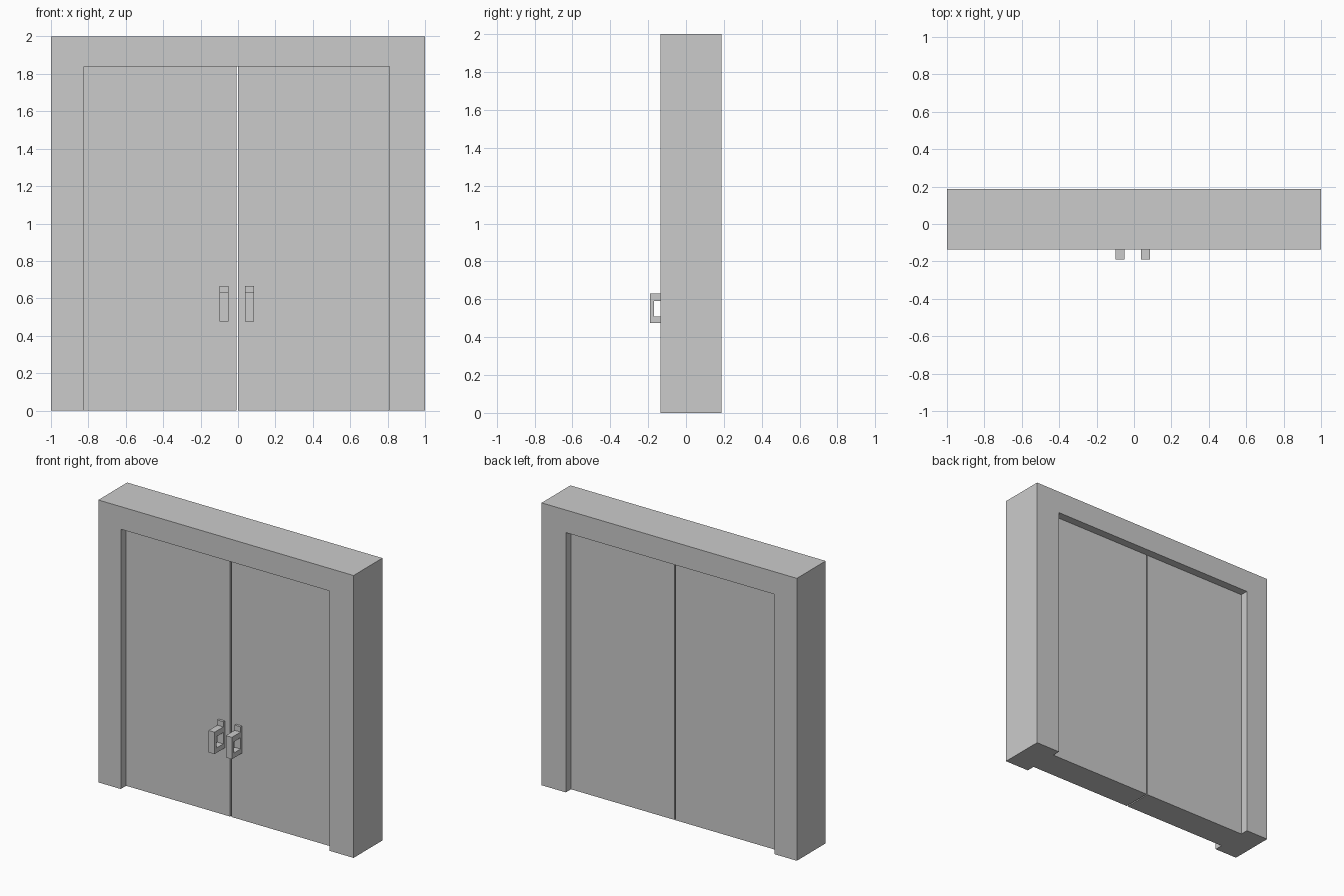
import bpy, bmesh
from mathutils import Vector

if "Cube" in bpy.data.objects:
    bpy.data.objects.remove(bpy.data.objects["Cube"])


def prism(name, outline, to_3d, depth):
    """Extrude a flat outline along the vector depth."""
    bm = bmesh.new()
    face = bm.faces.new([bm.verts.new(to_3d(a, b)) for a, b in outline])
    new = bmesh.ops.extrude_face_region(bm, geom=[face])["geom"]
    moved = [v for v in new if isinstance(v, bmesh.types.BMVert)]
    bmesh.ops.translate(bm, verts=moved, vec=Vector(depth))
    bmesh.ops.recalc_face_normals(bm, faces=bm.faces)
    mesh = bpy.data.meshes.new(name)
    bm.to_mesh(mesh)
    bm.free()
    obj = bpy.data.objects.new(name, mesh)
    bpy.context.collection.objects.link(obj)
    return obj


def box(name, x0, x1, y0, y1, z0, z1):
    outline = [(x0, z0), (x1, z0), (x1, z1), (x0, z1)]
    return prism(name, outline, lambda x, z: (x, y0, z), (0, y1 - y0, 0))


FRONT, BACK = -0.135, 0.188            # frame faces
DOOR_FRONT, DOOR_BACK = -0.075, 0.13   # recessed door faces
LEFT, RIGHT, HEAD = -0.824, 0.81, 1.84  # doorway opening

# Door frame: one arch-shaped profile
arch = [(-1, 0), (LEFT, 0), (LEFT, HEAD), (RIGHT, HEAD),
        (RIGHT, 0), (1, 0), (1, 2), (-1, 2)]
prism("door_frame", arch, lambda x, z: (x, FRONT, z), (0, BACK - FRONT, 0))

# Two door leaves with a narrow gap, each with a handle
PLATE = -0.092
pull = [(PLATE, 0.475), (-0.19, 0.475), (-0.19, 0.63), (PLATE, 0.63),
        (PLATE, 0.59), (-0.168, 0.59), (-0.168, 0.51), (PLATE, 0.51)]
for side, x0, x1, hx in (("left", LEFT, -0.009, -0.098), ("right", 0.0, RIGHT, 0.038)):
    box(f"{side}_door", x0, x1, DOOR_FRONT, DOOR_BACK, 0, HEAD)
    box(f"{side}_handle_plate", hx, hx + 0.047, PLATE, DOOR_FRONT, 0.475, 0.667)
    prism(f"{side}_handle_pull", pull, lambda y, z: (hx, y, z), (0.047, 0, 0))
